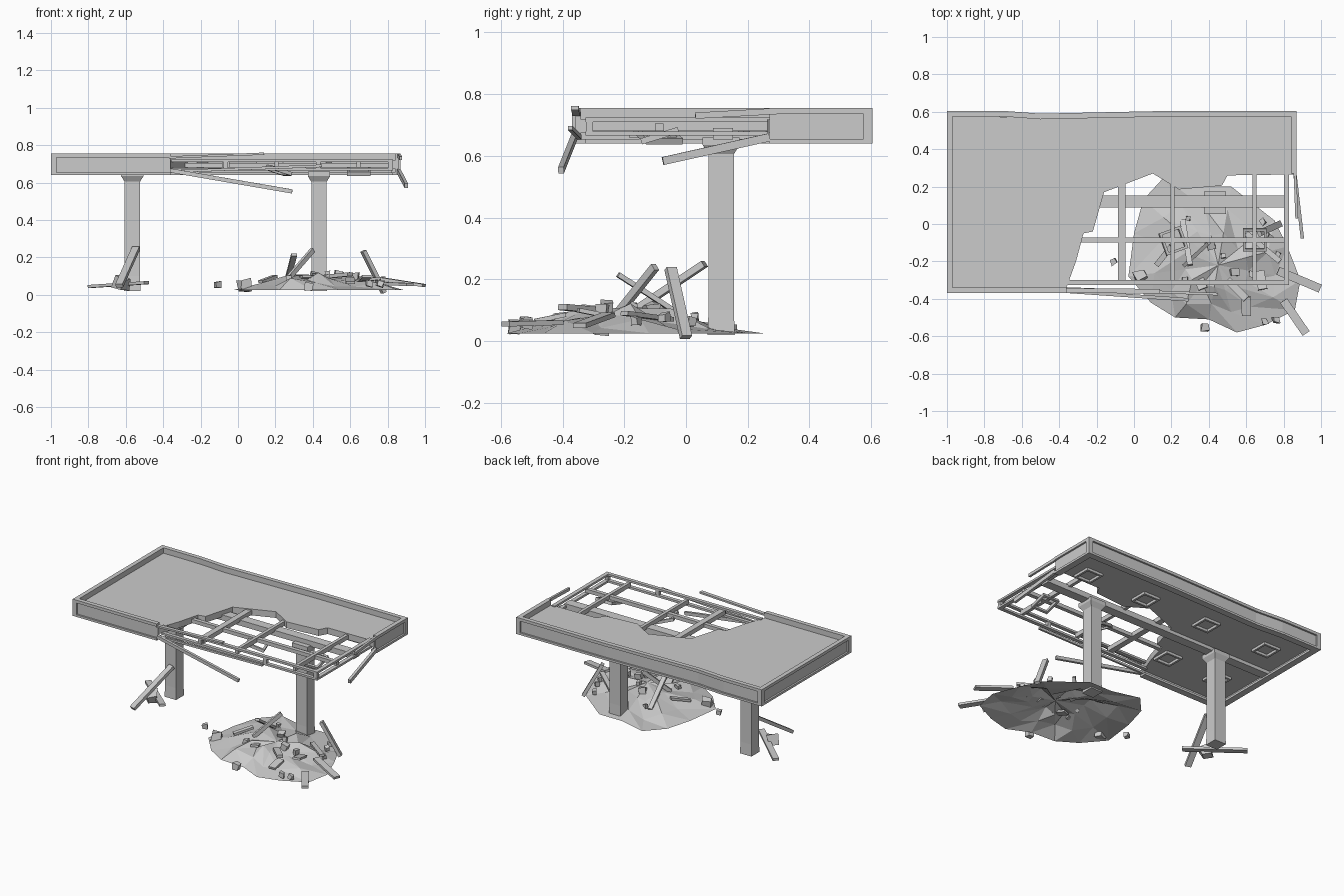
import bpy, bmesh, math, random
from mathutils import Vector, Matrix

if "Cube" in bpy.data.objects:
    bpy.data.objects.remove(bpy.data.objects["Cube"])

random.seed(7)


def finish(name, bm):
    bmesh.ops.recalc_face_normals(bm, faces=bm.faces[:])
    me = bpy.data.meshes.new(name)
    bm.to_mesh(me)
    bm.free()
    ob = bpy.data.objects.new(name, me)
    bpy.context.collection.objects.link(ob)
    return ob


def box(name, x0, x1, y0, y1, z0, z1):
    bm = bmesh.new()
    m = Matrix.Translation(((x0 + x1) / 2, (y0 + y1) / 2, (z0 + z1) / 2)) @ \
        Matrix.Diagonal((x1 - x0, y1 - y0, z1 - z0, 1))
    bmesh.ops.create_cube(bm, size=1, matrix=m)
    return finish(name, bm)


def beam(name, p, q, w, h):
    """Rectangular bar from p to q, w wide (level), h thick."""
    p, q = Vector(p), Vector(q)
    d = (q - p).normalized()
    side = d.cross(Vector((0, 0, 1))).normalized()
    up = side.cross(d)
    bm = bmesh.new()
    ends = [[bm.verts.new(c + side * w / 2 * a + up * h / 2 * b)
             for a, b in ((-1, -1), (1, -1), (1, 1), (-1, 1))] for c in (p, q)]
    bm.faces.new(ends[0])
    bm.faces.new(ends[1])
    for i in range(4):
        j = (i + 1) % 4
        bm.faces.new((ends[0][i], ends[0][j], ends[1][j], ends[1][i]))
    return finish(name, bm)


def sweep(name, path, d0, d1, z0, z1):
    """Mitred rectangular section along a level path, offset to its right."""
    pts = [Vector(p) for p in path]
    dirs = [(b - a).normalized() for a, b in zip(pts, pts[1:])]
    bm = bmesh.new()
    rings = []
    for i, p in enumerate(pts):
        a, b = dirs[max(i - 1, 0)], dirs[min(i, len(dirs) - 1)]
        na, nb = Vector((a.y, -a.x)), Vector((b.y, -b.x))
        m = (na + nb) / (1 + na.dot(nb))
        rings.append([bm.verts.new((*(p + m * d), z))
                      for d, z in ((d0, z0), (d1, z0), (d1, z1), (d0, z1))])
    for r, s in zip(rings, rings[1:]):
        for i in range(4):
            j = (i + 1) % 4
            bm.faces.new((r[i], r[j], s[j], s[i]))
    bm.faces.new(rings[0])
    bm.faces.new(rings[-1])
    return finish(name, bm)


def slab(name, outline, z0, z1):
    bm = bmesh.new()
    f = bm.faces.new([bm.verts.new((x, y, z0)) for x, y in outline])
    ext = bmesh.ops.extrude_face_region(bm, geom=[f], use_keep_orig=True)
    for v in ext["geom"]:
        if isinstance(v, bmesh.types.BMVert):
            v.co.z = z1
    bmesh.ops.triangulate(bm, faces=[g for g in bm.faces if len(g.verts) > 4])
    return finish(name, bm)


def rock(name, x, y, z, r):
    bm = bmesh.new()
    bmesh.ops.create_cube(bm, size=r * 1.1)
    for v in bm.verts:
        v.co += Vector([random.uniform(-.2, .2) * r for _ in range(3)])
    rot = Matrix.Rotation(random.uniform(0, 3), 4, 'Z') @ Matrix.Rotation(random.uniform(-.3, .3), 4, 'X')
    bm.transform(Matrix.Translation((x, y, z)) @ rot)
    return finish(name, bm)


# Intact fascia: rims, recessed panel, corner posts
path = [(-.36, -.37), (-1, -.37), (-1, .605), (-.7, .605), (-.5, .59), (.2, .605), (.87, .605), (.87, .27)]
sweep("fascia_top_rim", path, 0, .03, .735, .755)
sweep("fascia_bottom_rim", path, 0, .045, .64, .655)
sweep("fascia_panel", path, .012, .03, .65, .74)
for x, y in ((-1, -.37), (-1, .575), (.84, .575)):
    box("fascia_corner_post", x, x + .03, y, y + .03, .645, .75)

# Broken roof deck with torn edge
slab("roof_deck", [(-.98, -.35), (-.365, -.35), (-.31, -.2), (-.27, -.05), (-.22, -.04), (-.16, .17),
                   (.1, .27), (.15, .24), (.24, .185), (.47, .205), (.5, .26), (.85, .265),
                   (.85, .58), (.2, .58), (-.5, .568), (-.98, .58)], .675, .718)

# Exposed frame
box("main_beam", -.97, .82, .088, .152, .652, .69)
box("middle_joist", -.32, .82, -.1, -.073, .68, .705)
for x, w, y1 in ((-.065, .04, .22), (.205, .022, .24), (.645, .022, .28)):
    box("cross_joist", x - w / 2, x + w / 2, -.31, y1, .68, .71)
for z in (.665, .71):
    box("front_frame_rail", -.36, .83, -.325, -.3, z, z + .014)
    box("side_frame_rail", .803, .83, -.325, .28, z, z + .014)
for x in (-.065, .43, .815):
    box("frame_post", x - .012, x + .012, -.324, -.301, .67, .715)

# Loose and hanging trim
beam("hanging_front_trim", (-.36, -.36, .665), (.29, -.405, .553), .018, .022)
beam("hanging_side_trim", (.86, .27, .66), (.9, -.075, .583), .018, .026)
beam("loose_top_trim", (-.37, -.355, .735), (.14, -.36, .755), .025, .012)
beam("loose_lower_trim", (-.36, -.345, .66), (.45, -.375, .69), .014, .014)
beam("bent_corner_trim", (.86, .3, .745), (.87, .03, .73), .015, .02)


# Ceiling light frames, two hanging askew
def light_frame(name, x, y, z, rot):
    bm = bmesh.new()
    s, t = .063, .014
    for k in range(4):
        m = Matrix.Rotation(k * math.pi / 2, 4, 'Z') @ Matrix.Translation((0, s - t / 2, 0)) @ \
            Matrix.Diagonal((2 * s, t, .02, 1))
        bmesh.ops.create_cube(bm, size=1, matrix=m)
    bm.transform(Matrix.Translation((x, y, z)) @ rot)
    finish(name, bm)


flat = Matrix.Identity(4)
for x in (-.77, -.29, .2, .66):
    light_frame("ceiling_light", x, .35, .668, flat)
for x in (-.77, -.375):
    light_frame("ceiling_light", x, -.12, .668, flat)
light_frame("hanging_light", .21, -.09, .665,
            Matrix.Rotation(.35, 4, 'Z') @ Matrix.Rotation(.3, 4, 'Y'))
light_frame("hanging_light", .645, -.085, .665, Matrix.Rotation(.3, 4, 'X'))

# Columns with flared capitals
for x in (-.565, .433):
    y = .114
    bm = bmesh.new()
    prev = None
    for z, r in ((.02, .044), (.1, .041), (.605, .041), (.635, .06), (.66, .06)):
        ring = [bm.verts.new((x + a * r, y + b * r, z)) for a, b in ((-1, -1), (1, -1), (1, 1), (-1, 1))]
        if prev:
            for i in range(4):
                bm.faces.new((prev[i], prev[i - 1], ring[i - 1], ring[i]))
        else:
            bm.faces.new(ring)
        prev = ring
    bm.faces.new(prev)
    finish("column", bm)

# Rubble mound: open-bottomed faceted rings shrinking to a low peak
outline = [(-.03, -.28), (0, -.05), (.05, .13), (.16, .25), (.35, .2), (.52, .2), (.75, .02), (.82, -.12),
           (.89, -.3), (.86, -.46), (.7, -.54), (.55, -.58), (.4, -.51), (.22, -.5), (.09, -.42)]
c = Vector((.45, -.22))
bm = bmesh.new()
rings = []
for f, h in ((1, .025), (.72, .07), (.38, .1)):
    ring = []
    for x, y in outline:
        j = 0 if f == 1 else random.uniform(-.03, .03)
        p = c + (Vector((x, y)) - c) * (f + j)
        lift = h + j - (max(0, y) * .12 if f < 1 else 0)
        ring.append(bm.verts.new((p.x, p.y, max(.025, lift))))
    rings.append(ring)
for r, s in zip(rings, rings[1:]):
    for i in range(len(r)):
        bm.faces.new((r[i - 1], r[i], s[i]))
        bm.faces.new((r[i - 1], s[i], s[i - 1]))
peak = bm.verts.new((c.x, c.y, .105))
for i in range(len(outline)):
    bm.faces.new((rings[-1][i - 1], rings[-1][i], peak))
finish("rubble_mound", bm)

# Fallen planks
for p, q, w, h in (
        ((.27, -.22, .09), (.4, -.1, .24), .02, .025),
        ((.3, -.22, .215), (.26, .02, .06), .03, .016),
        ((.67, -.05, .235), (.78, 0, .012), .035, .022),
        ((.77, -.25, .085), (.995, -.345, .05), .045, .016),
        ((.8, -.41, .06), (.92, -.585, .055), .045, .016),
        ((.5, -.3, .1), (.6, -.4, .11), .04, .02),
        ((.12, -.22, .07), (.2, -.12, .1), .03, .015),
        ((.6, -.05, .07), (.78, -.2, .09), .03, .015),
        ((-.545, .06, .25), (-.635, -.24, .05), .04, .022),
        ((-.79, .15, .045), (-.49, -.12, .065), .04, .016)):
    beam("fallen_plank", p, q, w, h)

# Broken slabs lying on the mound
for x, y, z, a in ((.35, -.3, .09, -.3), (.6, -.44, .075, .4), (.68, -.3, .09, -.35)):
    d = Vector((math.cos(a * 4), math.sin(a * 4), .2)) * .05
    beam("broken_slab", Vector((x, y, z)) - d, Vector((x, y, z)) + d, .05, .014)

# Loose chunks
for x, y, z, r in ((-.11, -.2, .055, .027), (.035, -.28, .05, .05), (.38, -.555, .045, .035), (.7, -.52, .06, .03),
                   (.76, -.51, .06, .03), (.63, -.27, .1, .028), (.29, .03, .08, .02), (.69, .01, .065, .025),
                   (.77, -.16, .065, .022), (.54, -.26, .11, .035), (.27, -.3, .09, .025), (.41, -.11, .1, .035),
                   (.48, -.17, .11, .025), (.73, -.07, .075, .025), (-.62, -.05, .065, .055)):
    rock("rubble_chunk", x, y, z, r)
